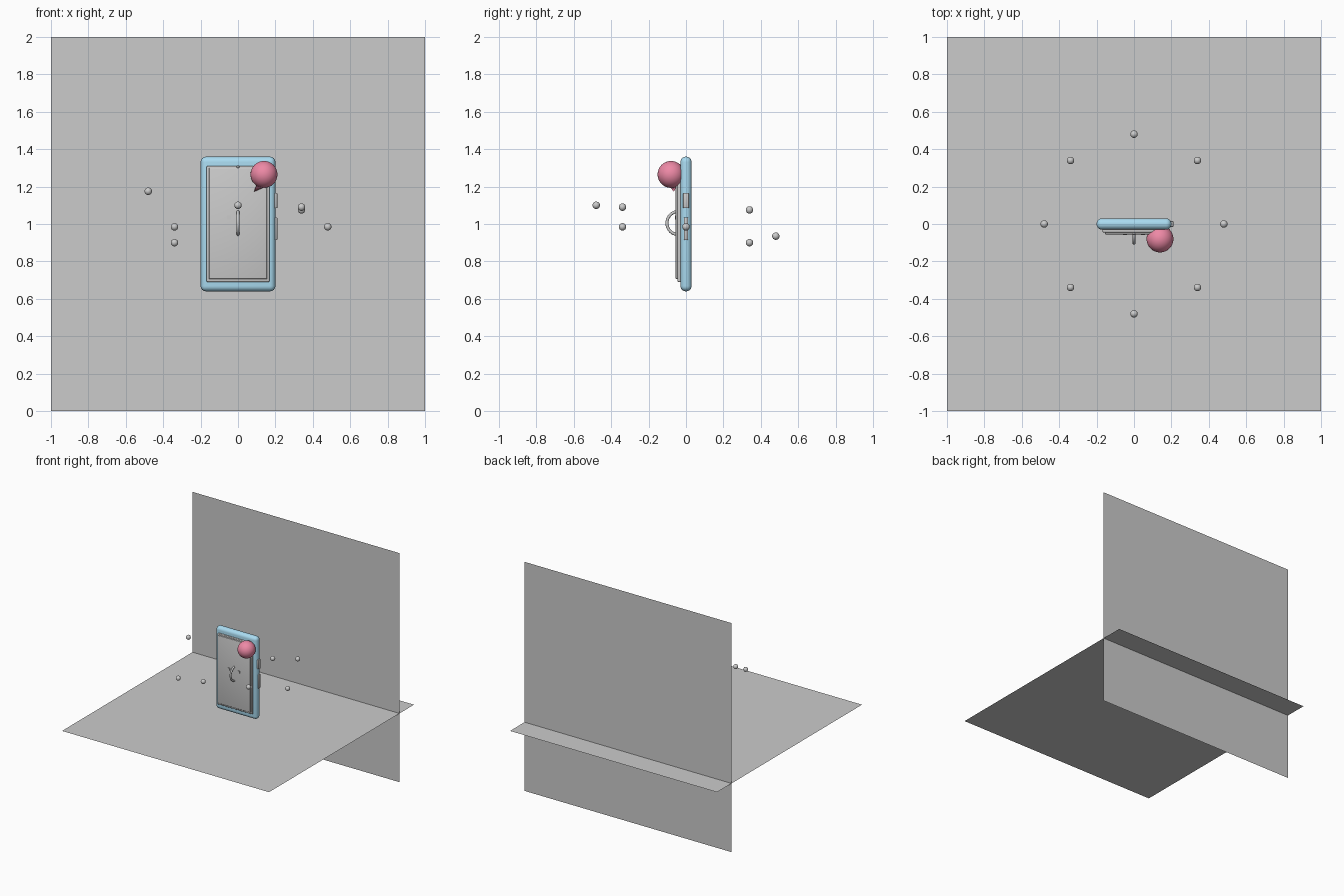
import bpy, bmesh, math
from mathutils import Vector

if "Cube" in bpy.data.objects:
    bpy.data.objects.remove(bpy.data.objects["Cube"])


def material(name, rgb):
    m = bpy.data.materials.new(name)
    m.diffuse_color = (*rgb, 1)
    m.use_nodes = True
    m.node_tree.nodes["Principled BSDF"].inputs["Base Color"].default_value = m.diffuse_color
    return m


blue = material("light_blue", (0.40, 0.71, 0.88))
red = material("coral_red", (0.85, 0.25, 0.38))


def finish(name, mat=None, smooth=True):
    ob = bpy.context.object
    ob.name = name
    if mat:
        ob.data.materials.append(mat)
    if smooth:
        bpy.ops.object.shade_smooth_by_angle(angle=math.radians(35))
    return ob


def box(name, loc, size, bevel=0.0, segments=3, mat=None):
    """Box with optional rounded edges."""
    bpy.ops.mesh.primitive_cube_add(size=1, location=loc)
    me = bpy.context.object.data
    bm = bmesh.new()
    bm.from_mesh(me)
    bmesh.ops.scale(bm, vec=size, verts=bm.verts)
    if bevel:
        bmesh.ops.bevel(bm, geom=bm.edges[:], offset=bevel, segments=segments,
                        profile=0.5, affect='EDGES')
    bm.to_mesh(me)
    bm.free()
    return finish(name, mat, bool(bevel))


def ball(name, loc, r, mat=None, seg=32):
    bpy.ops.mesh.primitive_uv_sphere_add(segments=seg, ring_count=seg // 2, radius=r, location=loc)
    return finish(name, mat)


# Backdrop planes
bpy.ops.mesh.primitive_plane_add(size=2, location=(0, 0, 0.6))
finish("floor", smooth=False)
bpy.ops.mesh.primitive_plane_add(size=2, location=(0, 0.8, 1), rotation=(math.pi / 2, 0, 0))
finish("back_wall", smooth=False)

# Phone body, bezel and screen
box("phone_body", (0, 0, 1), (0.4, 0.06, 0.72), 0.029, 6, blue)
box("screen_bezel", (0, -0.03, 1), (0.336, 0.03, 0.62), 0.006)
box("screen", (0, -0.04, 1.003), (0.31, 0.03, 0.594), 0.004)
ball("front_camera", (0, -0.052, 1.305), 0.007, seg=16)

# Side buttons
box("power_button", (0.2, 0, 1.125), (0.02, 0.03, 0.08), 0.002, 2)
box("volume_button", (0.2, 0, 0.975), (0.02, 0.02, 0.12), 0.002, 2)

# Face on the screen: two eyes and a ring standing half out of the glass
for side, x in (("left", -0.048), ("right", 0.048)):
    box(side + "_eye", (x, -0.052, 1.035), (0.02, 0.016, 0.02))
bpy.ops.mesh.primitive_torus_add(major_radius=0.062, minor_radius=0.008, major_segments=48,
                                 minor_segments=12, location=(0, -0.04, 1.005),
                                 rotation=(0, math.pi / 2, 0))
finish("mouth_ring")

# Notification bubble with its tail
ball("bubble", (0.139, -0.08, 1.265), 0.072, red)
base, tip = Vector((0.13, -0.07, 1.22)), Vector((0.085, -0.065, 1.172))
axis = tip - base
bpy.ops.mesh.primitive_cone_add(vertices=24, radius1=0.028, radius2=0, depth=axis.length,
                                location=(base + tip) / 2,
                                rotation=axis.to_track_quat('Z', 'Y').to_euler())
finish("bubble_tail", red)

# Ring of floating particles, counter-clockwise from +x
heights = (0.985, 1.075, 0.935, 0.90, 1.175, 0.985, 1.10, 1.09)
for i, z in enumerate(heights):
    a = i * math.pi / 4
    ball(f"particle_{i + 1}", (0.48 * math.cos(a), 0.48 * math.sin(a), z), 0.02, seg=16)
